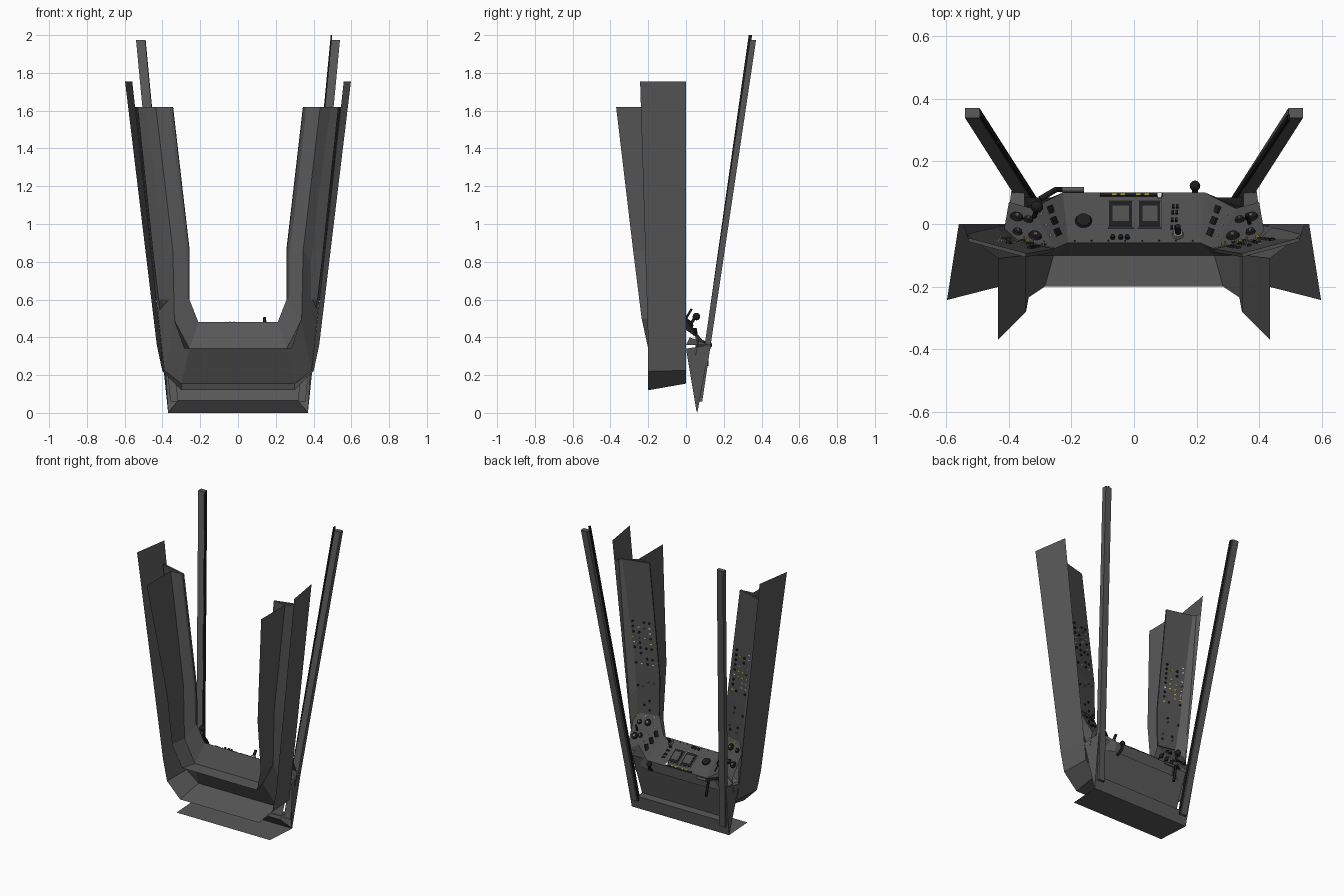
import bpy, bmesh, random
from mathutils import Matrix, Vector

random.seed(4)
cube = bpy.data.objects.get("Cube")
if cube:
    bpy.data.objects.remove(cube, do_unlink=True)


def material(name, rgb):
    m = bpy.data.materials.new(name)
    m.use_nodes = True
    m.diffuse_color = (*rgb, 1)
    m.node_tree.nodes["Principled BSDF"].inputs["Base Color"].default_value = (*rgb, 1)
    return m


GREY = material("body grey", (0.1, 0.1, 0.1))
PANEL = material("panel grey", (0.075, 0.075, 0.075))
BLACK = material("black", (0.012, 0.012, 0.012))
METAL = material("pale metal", (0.22, 0.22, 0.22))
YELLOW = material("yellow", (0.55, 0.5, 0.03))
WHITE = material("white", (0.7, 0.7, 0.7))


def finish(bm, name, mat):
    bmesh.ops.recalc_face_normals(bm, faces=bm.faces)
    mesh = bpy.data.meshes.new(name)
    bm.to_mesh(mesh)
    bm.free()
    mesh.materials.append(mat)
    ob = bpy.data.objects.new(name, mesh)
    bpy.context.collection.objects.link(ob)
    return ob


def loft(name, rail_a, rail_b, mat=GREY, thick=0):
    """Sheet of quads between two rails."""
    bm = bmesh.new()
    va, vb = ([bm.verts.new(p) for p in r] for r in (rail_a, rail_b))
    for i in range(len(va) - 1):
        bm.faces.new((va[i], va[i + 1], vb[i + 1], vb[i]))
    ob = finish(bm, name, mat)
    if thick:
        mod = ob.modifiers.new("thickness", 'SOLIDIFY')
        mod.thickness, mod.offset = thick, 0
    return ob


def flip(points, s=-1):
    return [(s * x, y, z) for x, y, z in points]


def hoop(half):
    """Complete a left half rail, listed from the bottom up, into a U."""
    return flip(half)[::-1] + half


# Rails of the left half, from bottom to top
skin_back = [(.30, 0, .155), (.39, 0, .225), (.405, 0, .36), (.56, 0, 1.755)]
skin_front = [(.30, -.2, .12), (.40, -.2, .22), (.43, -.2, .36), (.598, -.243, 1.755)]
fin_back = [(.257, -.1, .34), (.337, -.1, .49), (.345, -.1, .86), (.435, -.11, 1.62)]
fin_front = [(.285, -.2, .34), (.337, -.235, .5), (.345, -.28, .86), (.435, -.37, 1.62)]
rim = [(.21, -.06, .48), (.257, -.08, .6), (.257, -.085, .86), (.345, -.1, 1.62)]
wall_edge = [(.30, 0, .155), (.39, 0, .225), (.442, -.01, .70), (.54, -.03, 1.62)]

loft("outer_skin", hoop(skin_back), hoop(skin_front))
loft("glare_fin", hoop(fin_back), hoop(fin_front))
loft("rim_front", hoop(rim), hoop(fin_back))
loft("lower_wall", hoop(fin_back), hoop(wall_edge))

# Bottom frame
foot, knee = (.37, .06, 0), (.39, .125, .36)
loft("lower_frame", hoop([foot, knee]), hoop([(.32, .075, .09), (.35, .118, .36)]))
loft("bottom_sheet", hoop([foot]), hoop([(.355, -.16, 0)]))
loft("frame_front", hoop([foot]), hoop([(.32, .01, .065)]))
loft("frame_ledge", hoop([(.32, .075, .09)]), hoop([(.32, .01, .09)]))
loft("bulkhead", hoop([(.32, .01, .065)]), hoop([(.35, .085, .37)]))


def prism(bm, a, b, w, d, off=(0, 0)):
    """Upright bar from a to b with a rectangular section."""
    rings = []
    for x, y, z in (a, b):
        rings.append([bm.verts.new((x + off[0] + i * w / 2, y + off[1] + j * d / 2, z))
                      for i, j in ((-1, -1), (1, -1), (1, 1), (-1, 1))])
    lo, hi = rings
    bm.faces.new(lo)
    bm.faces.new(hi)
    for i in range(4):
        k = (i + 1) % 4
        bm.faces.new((lo[i], lo[k], hi[k], hi[i]))


class Plane:
    """Flat placement on a quad; u runs a to b, v runs a to d."""
    def __init__(self, a, b, c, d):
        self.q = [Vector(p) for p in (a, b, c, d)]
        a, b, c, d = self.q
        x = (b - a).normalized()
        n = x.cross(d - a).normalized()
        if n.y + n.z < 0:
            n = -n
        self.rot = Matrix((x, n.cross(x), n)).transposed().to_4x4()

    def at(self, u, v, lift=0):
        a, b, c, d = self.q
        p = a.lerp(b, u).lerp(d.lerp(c, u), v)
        return Matrix.Translation(p + self.rot.to_3x3() @ Vector((0, 0, lift))) @ self.rot


batches = {}


def batch(name, mat):
    return batches.setdefault(name, (bmesh.new(), mat))[0]


def plate(name, mat, pl, u, v, w, h, t=.006):
    m = pl.at(u, v, t / 2) @ Matrix.Diagonal((w, h, t, 1))
    bmesh.ops.create_cube(batch(name, mat), size=1, matrix=m)


def knob(name, mat, pl, u, v, r, t=.012, sides=12):
    bmesh.ops.create_cone(batch(name, mat), cap_ends=True, segments=sides, radius1=r,
                          radius2=r * .85, depth=t, matrix=pl.at(u, v, t / 2))


for side, s in (("left", 1), ("right", -1)):
    # Windscreen posts with a dark seal along the inner face
    bm = bmesh.new()
    low, top = (s * .335, .07, .06), (s * .517, .355, 1.975)
    prism(bm, low, top, .046, .032)
    finish(bm, side + "_post", GREY)
    bm = bmesh.new()
    end = (s * .519, .345, 2.0) if s > 0 else top
    prism(bm, low, end, .008, .018, (-s * .024, -.004))
    finish(bm, side + "_post_seal", BLACK)

    # Cheek between frame, skin and post
    loft(side + "_cheek", flip([foot, knee], s), flip([(.37, .055, .01), (.405, 0, .34)], s))
    loft(side + "_cheek_top", flip([knee, (.35, .118, .36)], s),
         flip([(.405, 0, .36), (.35, .02, .40)], s))

    # Side console, in a lower and an upper bay
    outer = flip([(.42, -.045, .6), (.45, -.045, .86), (.53, -.05, 1.62)], s)
    inner = flip(rim[1:], s)
    loft(side + "_console", outer, inner, PANEL, .012)
    loft(side + "_sill", outer, flip([(.432, 0, .6), (.461, 0, .86), (.545, 0, 1.62)], s))

    # Quarter panels beside the main instrument panel
    crease = (s * .325, .05, .43)
    r0, r1 = flip(rim[:2], s)
    corner = (s * .228, .1, .37)
    loft(side + "_inner_quarter", [r0, r1], [corner, crease], PANEL)
    edge = (s * .4, .07, .39)
    loft(side + "_outer_quarter", [r1, outer[0]], [crease, edge], PANEL)
    loft(side + "_quarter_skirt", [corner, crease, edge],
         flip([(.228, .09, .3), (.325, .06, .3), (.4, .05, .3)], s))

    # Console switches, labels and screws
    for pl, rows in ((Plane(outer[0], inner[0], inner[1], outer[1]), 7),
                     (Plane(outer[1], inner[1], inner[2], outer[2]), 9)):
        step = .034 if rows == 7 else .038
        for i in range(rows):
            v = .1 + i * step * (3.6 if rows == 7 else 1.2)
            for u in (.22, .42, .62, .8):
                pick = random.random()
                if pick < .16:
                    plate("yellow_labels", YELLOW, pl, u, v, .014, .008)
                elif pick < .3:
                    plate("white_labels", WHITE, pl, u, v, .012, .008)
                elif pick < .6:
                    knob("console_knobs", BLACK, pl, u, v, .008)
                elif pick < .72:
                    knob("metal_switches", METAL, pl, u, v, .004, .022, 6)
        for i in range(int(rows * 3.5)):
            for u in (.08, .5, .93):
                plate("console_screws", BLACK, pl, u, (i + .5) / (rows * 3.5), .005, .005, .002)

    # Quarter panel gauges
    pl = Plane(r1, outer[0], edge, crease)
    for u, v, r in ((.3, .25, .022), (.7, .25, .016), (.35, .65, .016), (.7, .65, .022)):
        knob("quarter_gauges", BLACK, pl, u, v, r, .008, 16)
        knob("quarter_gauge_caps", METAL, pl, u, v, r * .35, .012, 8)
    for u in (.15, .5, .85):
        plate("yellow_labels", YELLOW, pl, u, .08, .012, .006)
    pl = Plane(r0, r1, crease, corner)
    for v in (.3, .55, .8):
        plate("quarter_boxes", BLACK, pl, .5, v, .04, .025)
        plate("white_labels", WHITE, pl, .85, v, .006, .006)

# Main instrument panel; u = left to right, v = top to bottom
a, b = (-.21, -.06, .48), (.21, -.06, .48)
c, d = (.228, .1, .37), (-.228, .1, .37)
loft("instrument_panel", [a, b], [d, c], PANEL)
loft("instrument_skirt", [d, c], [(-.228, .09, .3), (.228, .09, .3)], GREY)
main = Plane(a, b, c, d)

for u, w in ((.405, .075), (.615, .068)):
    plate("screen_frames", METAL, main, u, .56, w + .008, .106, .004)
    plate("screens", BLACK, main, u, .56, w, .098, .007)
    plate("screen_glass", PANEL, main, u, .56, w * .7, .06, .008)
knob("round_gauge", BLACK, main, .13, .44, .027, .008, 20)
for u in (.34, .4, .45):
    knob("panel_knobs", BLACK, main, u, .1, .008)
for v in (.3, .45, .6, .72):
    for u in (.78, .81):
        plate("panel_buttons", BLACK, main, u, v, .008, .012)
knob("selector_base", METAL, main, .83, .16, .018, .012, 16)
knob("selector_knob", BLACK, main, .83, .16, .01, .05)
for u in (.36, .42, .53, .59):
    plate("yellow_labels", YELLOW, main, u, .95, .014, .006)
plate("white_labels", WHITE, main, .68, .93, .014, .018)
plate("lower_switch_strip", BLACK, main, .48, .96, .2, .012, .004)
for i in range(8):
    knob("panel_screws", BLACK, main, .05 + i * .128, .04, .003, .003, 6)


# Levers and handles
def lever(name, points, r, mat=BLACK):
    cu = bpy.data.curves.new(name, 'CURVE')
    cu.dimensions, cu.bevel_depth, cu.bevel_resolution = '3D', r, 2
    sp = cu.splines.new('POLY')
    sp.points.add(len(points) - 1)
    for p, q in zip(sp.points, points):
        p.co = (*q, 1)
    cu.use_fill_caps = True
    cu.materials.append(mat)
    bpy.context.collection.objects.link(bpy.data.objects.new(name, cu))


def ball(name, at, r):
    bm = bmesh.new()
    bmesh.ops.create_uvsphere(bm, u_segments=12, v_segments=8, radius=r,
                              matrix=Matrix.Translation(at))
    for f in bm.faces:
        f.smooth = True
    finish(bm, name, BLACK)


lever("gear_handle", [(.195, .07, .3), (.195, .115, .32), (.195, .125, .36)], .009)
ball("gear_handle_knob", (.195, .122, .36), .017)
lever("pull_handle", [(-.23, .11, .36), (-.16, .11, .36)], .009, GREY)
lever("pull_handle_arm", [(-.3, .08, .38), (-.25, .11, .37), (-.23, .11, .25)], .009)
lever("throttle_lever", [(-.32, .02, .46), (-.31, .05, .51)], .008)
ball("throttle_knob", (-.31, .055, .51), .02)
lever("side_lever", [(.37, 0, .5), (.36, .03, .55)], .006)

for name, (bm, mat) in batches.items():
    finish(bm, name, mat)
